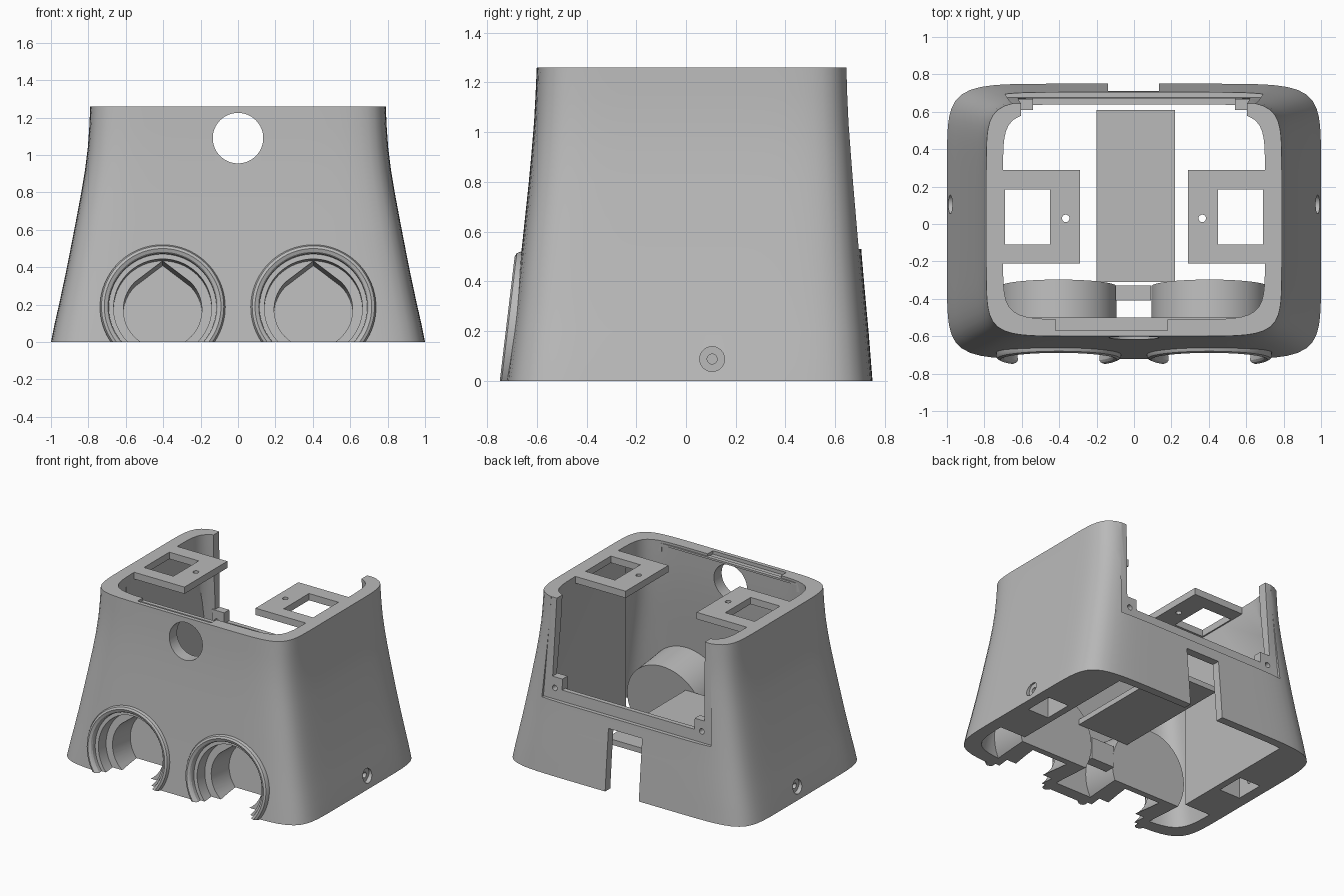
import bpy, bmesh, math
from mathutils import Matrix

cube = bpy.data.objects.get("Cube")
if cube:
    bpy.data.objects.remove(cube, do_unlink=True)

grey = bpy.data.materials.new("mid_grey")
grey.use_nodes = True
grey.diffuse_color = (0.49, 0.49, 0.49, 1)
grey.node_tree.nodes["Principled BSDF"].inputs["Base Color"].default_value = (0.49, 0.49, 0.49, 1)


def finish(name, bm, matrix=None):
    if matrix:
        bm.transform(matrix)
    bmesh.ops.recalc_face_normals(bm, faces=bm.faces)
    mesh = bpy.data.meshes.new(name)
    bm.to_mesh(mesh)
    bm.free()
    mesh.materials.append(grey)
    ob = bpy.data.objects.new(name, mesh)
    bpy.context.collection.objects.link(ob)
    return ob


def loft(name, rings, matrix=None):
    """Skin a list of equal point rings and cap both ends."""
    bm = bmesh.new()
    rows = [[bm.verts.new(p) for p in ring] for ring in rings]
    n = len(rows[0])
    for a, b in zip(rows, rows[1:]):
        for i in range(n):
            j = (i + 1) % n
            bm.faces.new((a[i], a[j], b[j], b[i]))
    bm.faces.new(rows[0])
    bm.faces.new(rows[-1])
    return finish(name, bm, matrix)


def prism(name, pts, y0, y1, shear=0, matrix=None):
    """Extrude an x-z outline along y, optionally leaning with height."""
    return loft(name, [[(x, y + shear * z, z) for x, z in pts] for y in (y0, y1)], matrix)


def box(name, x0, x1, y0, y1, z0, z1):
    return prism(name, [(x0, z0), (x1, z0), (x1, z1), (x0, z1)], y0, y1)


def disc(r, cx=0, cz=0, n=64):
    return [(cx + r * math.cos(math.tau * i / n), cz + r * math.sin(math.tau * i / n)) for i in range(n)]


def cut(ob, *cutters):
    """Subtract cutters, bake the result and discard them."""
    for c in cutters:
        c.hide_render = True
        mod = ob.modifiers.new("cut", "BOOLEAN")
        mod.operation, mod.solver, mod.object = "DIFFERENCE", "EXACT", c
    dg = bpy.context.evaluated_depsgraph_get()
    dg.update()
    mesh = bpy.data.meshes.new_from_object(ob.evaluated_get(dg))
    ob.modifiers.clear()
    ob.data = mesh
    for c in cutters:
        bpy.data.objects.remove(c, do_unlink=True)
    return ob


# Body heights with half width, front y and back y
TOP = 1.26
LEVELS = [(0, 1.0, -.722, .75), (.1, .98, -.71, .742), (.2, .957, -.698, .734),
          (.35, .925, -.68, .72), (.5, .895, -.664, .707), (.65, .866, -.648, .696),
          (.8, .838, -.632, .685), (.92, .818, -.621, .677), (1.04, .803, -.611, .669),
          (1.15, .795, -.605, .664), (TOP, .79, -.6, .66)]


def section(z, hx, front, back, n=144, power=8.5):
    pts = []
    for i in range(n):
        c, s = math.cos(math.tau * i / n), math.sin(math.tau * i / n)
        k = (abs(c) ** power + abs(s) ** power) ** (-1 / power)
        pts.append((hx * c * k, (front + back) / 2 + (back - front) / 2 * s * k, z))
    return pts


body = loft("body_shell", [section(*l) for l in LEVELS])

# Cavity: a thin shell at the front, thick side blocks from the middle back
inner = [(z, hx - .09, f + .09, b - .06) for z, hx, f, b in LEVELS]
inner = [(-.1, *inner[0][1:])] + inner + [(TOP + .1, *inner[-1][1:])]
cavity = loft("cavity", [section(*l) for l in inner])
cut(cavity, box("block", .7, 1.3, -.3, .9, -.3, 1.5),
    box("block", -1.3, -.7, -.3, .9, -.3, 1.5))
cut(body, cavity)

# Rear opening with its recessed frame, cable slot and round front hole
recess = [(-.69, .53), (.69, .53), (.64, 1.4), (-.64, 1.4)]
opening = [(-.54, .61), (.54, .61), (.54, .69), (.62, .69), (.6, 1.4),
           (-.6, 1.4), (-.62, .69), (-.54, .69)]
cut(body, prism("recess", recess, .7, 1.1, -.045))
cut(body, prism("opening", opening, .45, 1.1))
cut(body, box("slot", -.14, .135, .5, 1, -.1, .45),
    prism("front_hole", disc(.135, 0, 1.09), -.9, -.3),
    box("front_notch", -.42, .18, -.57, -.4, 1.235, 1.4))

# Side screw holes, underside pockets and frame screw holes
turn = Matrix.Rotation(-math.pi / 2, 4, "Z")
for s in (-1, 1):
    side = Matrix.Translation((s * .985, .105, .088)) @ turn
    cut(body, prism("sink", disc(.05, n=32), -.025, .025, matrix=side))
    cut(body, prism("screw", disc(.02, n=24), -.08, .08, matrix=side),
        box("pocket", *sorted((s * .75, s * .92)), 0, .21, -.1, .15),
        prism("frame_screw", disc(.02, s * .6, .61, 24), .5, .9))

# Round front sockets, leaning with the front wall
PROFILE = [(0, .395), (.31, .395), (.31, .08), (.335, .08), (.335, .022), (.327, .007),
           (.312, 0), (.295, .008), (.288, .02), (.288, .05), (.262, .05), (.262, .14), (0, .14)]
arc = [math.radians(135 + 270 * i / 40) for i in range(41)]
teardrop = [(.21 * math.cos(a), .21 * math.sin(a)) for a in arc] + [(0, .262)]


def lathe(name, profile, matrix, steps=80):
    bm = bmesh.new()
    verts = [bm.verts.new((r, d, 0)) for r, d in profile]
    edges = [bm.edges.new(e) for e in zip(verts, verts[1:])]
    bmesh.ops.spin(bm, geom=verts + edges, cent=(0, 0, 0), axis=(0, 1, 0),
                   angle=math.tau, steps=steps, use_merge=True)
    bmesh.ops.remove_doubles(bm, verts=bm.verts, dist=.0001)
    return finish(name, bm, matrix)


parts = [body]
for s, label in ((1, "left"), (-1, "right")):
    lean = Matrix.Translation((s * .403, -.726, .19)) @ Matrix.Rotation(-.119, 4, "X")
    cut(body, prism("socket_hole", disc(.3), -.15, .2, matrix=lean))
    socket = lathe(label + "_socket", PROFILE, lean)
    cut(socket, prism("teardrop", teardrop, -.1, .35, matrix=lean))
    cut(socket, box("floor", -2, 2, -2, 2, -1, 0))
    parts.append(socket)

    # Windowed mounting plate flush with the rim
    plate = box(label + "_mounting_plate", *sorted((s * .29, s * .73)), -.21, .29, TOP - .05, TOP)
    bore = Matrix.Translation((s * .365, .03, TOP)) @ Matrix.Rotation(math.pi / 2, 4, "X")
    cut(plate, box("window", *sorted((s * .45, s * .69)), -.11, .185, 1, 1.5),
        prism("bore", disc(.02, n=24), -.2, .2, matrix=bore))
    parts.append(plate)

    # Clip tab under the front rim and screw boss behind the rear frame
    parts.append(box(label + "_front_tab", *sorted((s * .55, s * .64)), -.535, -.5, 1.18, 1.235))
    boss = box(label + "_screw_boss", *sorted((s * .54, s * .64)), .61, .66, .56, .69)
    parts.append(cut(boss, prism("boss_screw", disc(.02, s * .6, .61, 24), .5, .9)))

# Inner shelf, socket bridge and front rail
parts += [box("inner_shelf", -.2, .22, -.31, .61, .28, .32),
          box("socket_bridge", -.1, .09, -.41, -.33, .08, .24),
          box("front_rail", -.62, .62, -.53, -.5, 1.228, 1.242)]

bpy.ops.object.select_all(action="DESELECT")
for ob in parts:
    ob.select_set(True)
bpy.context.view_layer.objects.active = body
bpy.ops.object.shade_smooth_by_angle(angle=math.radians(30))
